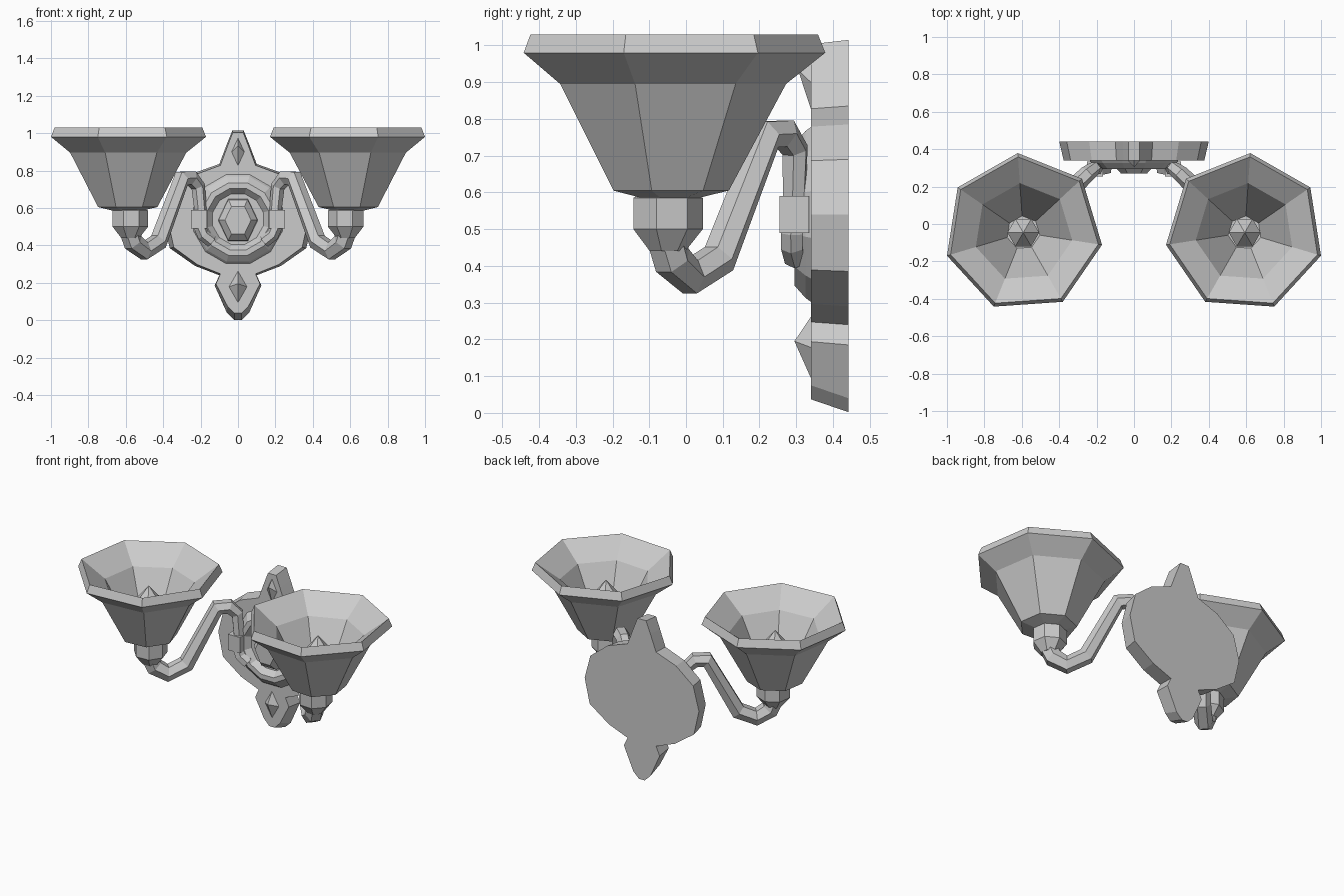
import bpy, bmesh
from math import sin, cos, pi, radians

if "Cube" in bpy.data.objects:
    bpy.data.objects.remove(bpy.data.objects["Cube"], do_unlink=True)

grey = bpy.data.materials.new("plain_grey")
grey.use_nodes = True
grey.diffuse_color = (0.6, 0.6, 0.6, 1)
grey.node_tree.nodes["Principled BSDF"].inputs["Base Color"].default_value = (0.6, 0.6, 0.6, 1)


def add(name, data, mirror=False):
    ob = bpy.data.objects.new(name, data)
    bpy.context.collection.objects.link(ob)
    data.materials.append(grey)
    if mirror:
        ob.modifiers.new("Mirror", "MIRROR")
    return ob


def loft(name, rings, mirror=False):
    """Skin a list of equal-length rings of points; cap both ends."""
    bm = bmesh.new()
    vs = [[bm.verts.new(p) for p in ring] for ring in rings]
    n = len(vs[0])
    for a, b in zip(vs, vs[1:]):
        for i in range(n):
            j = (i + 1) % n
            bm.faces.new((a[i], a[j], b[j], b[i]))
    bm.faces.new(vs[0])
    bm.faces.new(vs[-1])
    bmesh.ops.remove_doubles(bm, verts=bm.verts, dist=0.0005)
    bmesh.ops.recalc_face_normals(bm, faces=bm.faces)
    me = bpy.data.meshes.new(name)
    bm.to_mesh(me)
    bm.free()
    return add(name, me, mirror)


def upright(name, profile, n, start, cx, cy):
    """Turned part about a vertical axis, mirrored to both sides."""
    ang = [radians(start) + 2 * pi * i / n for i in range(n)]
    return loft(name, [[(cx + r * cos(a), cy + r * sin(a), z) for a in ang]
                       for r, z in profile], True)


def facing(name, profile, n, start, cz, sx=1.0):
    """Turned part about the front-back axis."""
    ang = [radians(start) + 2 * pi * i / n for i in range(n)]
    return loft(name, [[(sx * r * cos(a), y, cz + r * sin(a)) for a in ang]
                       for r, y in profile])


# Wall plate with top and bottom finials
half = [(0.03, 1.015), (0.06, 0.94), (0.1, 0.835), (0.24, 0.785), (0.36, 0.69),
        (0.4, 0.54), (0.365, 0.385), (0.23, 0.29), (0.1, 0.24), (0.125, 0.185),
        (0.06, 0.04), (0.02, 0.002)]
outline = half + [(-x, z) for x, z in reversed(half)]
back = [(x, 0.442, z) for x, z in outline]
front = [(x * 0.94, 0.34, max(0.54 + (z - 0.54) * 0.97, 0.035 + z)
          if z < 0.1 else 0.54 + (z - 0.54) * 0.975) for x, z in outline]
loft("wall_plate", [back, front])

# Stepped ring and faceted boss in the middle of the plate
facing("plate_ring", [(0.25, 0.345), (0.235, 0.325), (0.2, 0.295), (0.17, 0.295),
                      (0.14, 0.33)], 12, 15, 0.54)
facing("centre_boss", [(0.13, 0.335), (0.125, 0.305), (0.085, 0.27)], 6, 0, 0.535, 0.82)


# Pointed gems on the finials
def gem(name, w, low, high, peak, y):
    mid = (low + high) / 2
    base = [(-w, 0.342, mid), (0, 0.342, low), (w, 0.342, mid), (0, 0.342, high)]
    loft(name, [base, [(0, y, peak)] * 3 + [(0.001, y, peak)]])


gem("top_gem", 0.036, 0.82, 0.975, 0.933, 0.305)
gem("bottom_gem", 0.05, 0.09, 0.265, 0.195, 0.295)

# Lamp shades, open at the top
CX, CY = 0.592, -0.046
upright("lamp_shade", [(0.06, 0.58), (0.163, 0.605), (0.319, 0.895), (0.426, 0.98),
                       (0.406, 1.03), (0.265, 0.925), (0.09, 0.615)], 7, 86, CX, CY)
upright("bulb", [(0.045, 0.61), (0.085, 0.82), (0.001, 0.92)], 6, 0, CX, CY)
upright("lamp_cup", [(0.08, 0.595), (0.098, 0.585), (0.098, 0.5), (0.062, 0.455),
                     (0.05, 0.44)], 7, 86, 0.577, -0.052)

# Curved arms, each point with its thickness
path = [(0.577, -0.052, 0.47, 0.055), (0.56, -0.037, 0.415, 0.055),
        (0.5, 0.012, 0.37, 0.052), (0.425, 0.09, 0.42, 0.05),
        (0.3, 0.22, 0.758, 0.047), (0.25, 0.268, 0.76, 0.044),
        (0.213, 0.297, 0.715, 0.038), (0.2, 0.295, 0.59, 0.034),
        (0.2, 0.29, 0.49, 0.034), (0.185, 0.29, 0.455, 0.034),
        (0.14, 0.3, 0.42, 0.034)]
curve = bpy.data.curves.new("arm", "CURVE")
curve.dimensions = "3D"
curve.bevel_depth = 1.0
curve.bevel_resolution = 1
curve.use_fill_caps = True
line = curve.splines.new("POLY")
line.points.add(len(path) - 1)
for point, (x, y, z, thickness) in zip(line.points, path):
    point.co = (x, y, z, 1)
    point.radius = thickness
line.use_smooth = False
add("arm", curve, True)

# Collars where the arms meet the plate
corners = [(0.165, 0.255), (0.25, 0.255), (0.25, 0.335), (0.165, 0.335)]
loft("arm_collar", [[(x, y, z) for x, y in corners] for z in (0.49, 0.59)], True)
